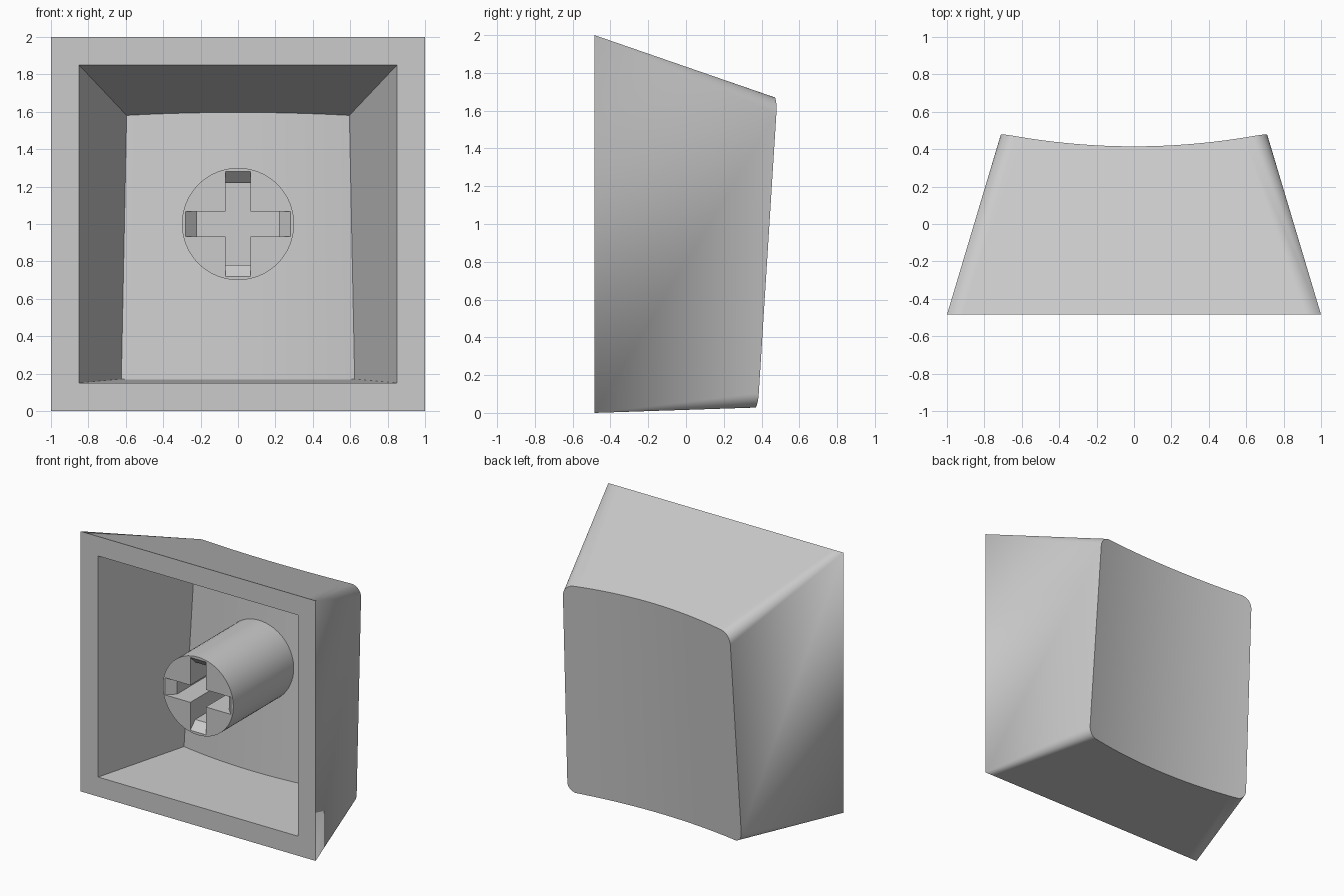
import bpy, bmesh, math

if "Cube" in bpy.data.objects:
    bpy.data.objects.remove(bpy.data.objects["Cube"])

FRONT, DEPTH = -0.485, 0.97

grey = bpy.data.materials.new("light grey plastic")
grey.use_nodes = True
grey.diffuse_color = (0.6, 0.6, 0.6, 1)
grey.node_tree.nodes["Principled BSDF"].inputs["Base Color"].default_value = grey.diffuse_color


def finish(bm, name):
    """Clean the mesh, turn it into an object and shade it."""
    bmesh.ops.remove_doubles(bm, verts=bm.verts, dist=0.0001)
    bmesh.ops.recalc_face_normals(bm, faces=bm.faces)
    mesh = bpy.data.meshes.new(name)
    bm.to_mesh(mesh)
    bm.free()
    mesh.materials.append(grey)
    obj = bpy.data.objects.new(name, mesh)
    bpy.context.collection.objects.link(obj)
    bpy.ops.object.select_all(action='DESELECT')
    obj.select_set(True)
    bpy.context.view_layer.objects.active = obj
    bpy.ops.object.shade_smooth_by_angle(angle=math.radians(30))


def dish(x, z):
    """Depth of the tilted, scooped back surface."""
    return 0.379 + 0.0667 * (z - 0.1) - 0.07 * (1 - (x / 0.71) ** 2)


# Columns across a section: left corner arc, straight run, right corner arc
ARC, RUN = 8, 24
angles = [math.pi / 2 * i / ARC for i in range(ARC + 1)]
columns = [(-1, -math.cos(a), math.sin(a)) for a in angles]
columns += [(2 * i / RUN - 1, 0, 1) for i in range(1, RUN)]
columns += [(1, math.cos(a), math.sin(a)) for a in reversed(angles)]


def outer(col, top, t):
    """Outside wall: corners grow from sharp to rounded."""
    c, ax, az = col
    r = 0.085 * t
    x = c * (1 - 0.29 * t - r) + ax * r
    inset = r * (1 - az)
    return x, FRONT + DEPTH * t, (2 - 0.335 * t - inset) if top else (0.032 * t + inset)


def inner(col, top, t):
    """Cavity wall with sharp corners."""
    return col[0] * (0.85 - 0.305 * t), FRONT + DEPTH * t, (1.85 - 0.323 * t) if top else (0.15 + 0.027 * t)


def rows(bm, wall, shift=None):
    """Bottom and top rows of a section, at the front or on the dish."""
    result = []
    for top in (False, True):
        row = []
        for col in columns:
            t = 0
            if shift is not None:
                for _ in range(12):
                    x, y, z = wall(col, top, t)
                    t = (dish(x, z) - shift - FRONT) / DEPTH
            row.append(bm.verts.new(wall(col, top, t)))
        result.append(row)
    return result


def quads(bm, a, b):
    for i in range(len(a) - 1):
        bm.faces.new((a[i], a[i + 1], b[i + 1], b[i]))


def bridge(bm, a, b):
    """Join two sections all the way round."""
    loops = [s[0] + s[1][::-1] + s[0][:1] for s in (a, b)]
    quads(bm, *loops)


# Cap shell: outside, scooped back, front rim and cavity
bm = bmesh.new()
outer_front, outer_back = rows(bm, outer), rows(bm, outer, 0)
inner_front, inner_back = rows(bm, inner), rows(bm, inner, 0.133)
bridge(bm, outer_front, outer_back)
bridge(bm, outer_front, inner_front)
bridge(bm, inner_front, inner_back)
quads(bm, *outer_back)
quads(bm, *inner_back)
finish(bm, "cap_shell")


# Stem: round post with a chamfered cross socket
def circle(bm, y, radius=0.3, sides=64):
    steps = [2 * math.pi * i / sides for i in range(sides)]
    return [bm.verts.new((radius * math.cos(a), y, 1 + radius * math.sin(a))) for a in steps]


def cross(bm, y, reach, half=0.066):
    loop = []
    for k in range(4):
        c, s = round(math.cos(k * math.pi / 2)), round(math.sin(k * math.pi / 2))
        for u, v in ((reach, -half), (reach, half), (half, half)):
            loop.append(bm.verts.new((u * c - v * s, y, 1 + u * s + v * c)))
    return loop


def closed(bm, a, b):
    quads(bm, a + a[:1], b + b[:1])


bm = bmesh.new()
rim, base = circle(bm, FRONT), circle(bm, 0.28)
mouth, throat, floor = cross(bm, FRONT, 0.28), cross(bm, FRONT + 0.06, 0.22), cross(bm, 0.0, 0.22)
closed(bm, rim, base)
closed(bm, mouth, throat)
closed(bm, throat, floor)
bm.faces.new(floor)
bm.faces.new(base)
ring_edges = [e for e in bm.edges if all(v.co.y < FRONT + 0.001 for v in e.verts)]
bmesh.ops.triangle_fill(bm, edges=ring_edges, use_beauty=True)
finish(bm, "stem")
